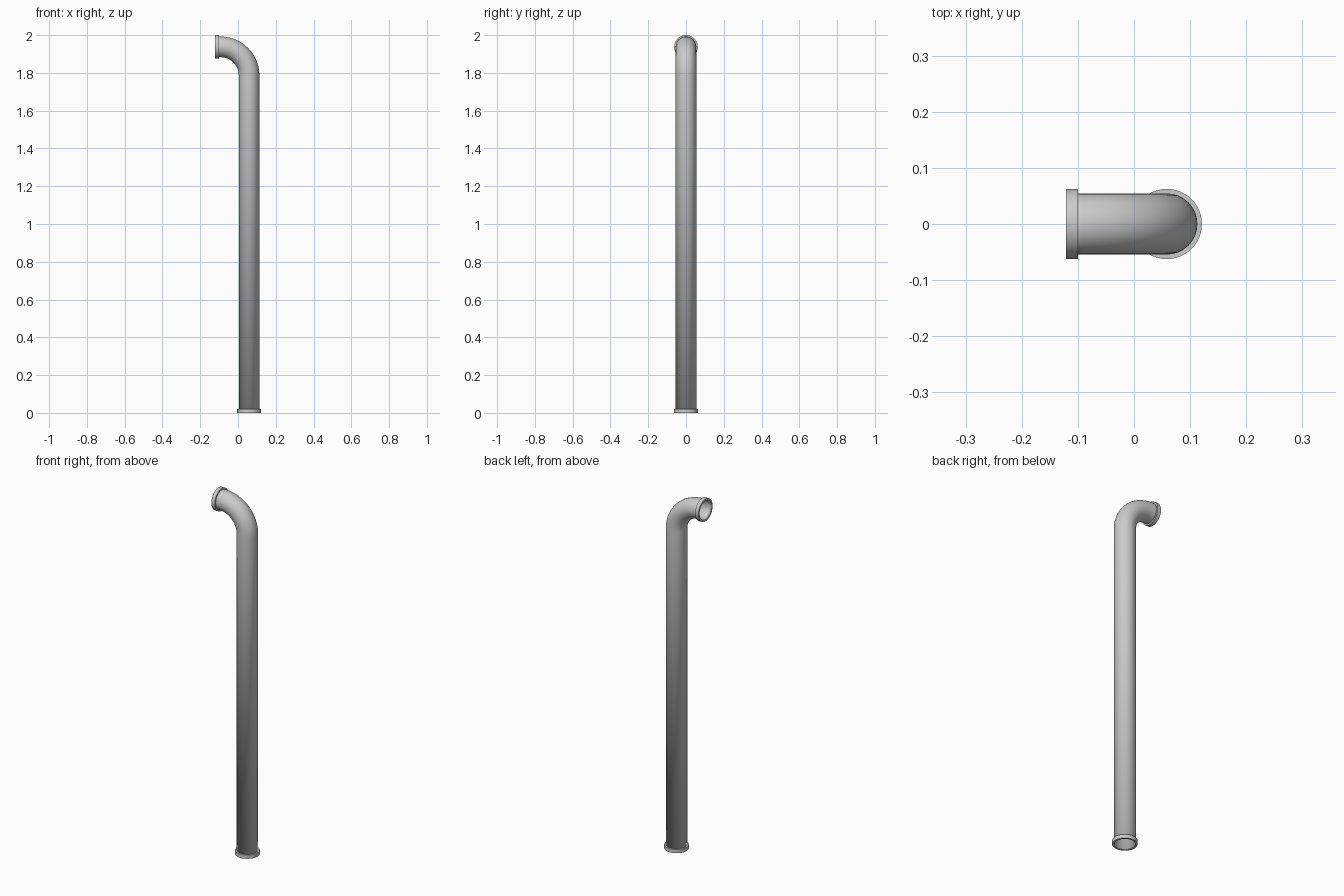
import bpy
import bmesh
from math import pi, sin, cos, radians
from mathutils import Vector, Matrix

cube = bpy.data.objects.get("Cube")
if cube:
    bpy.data.objects.remove(cube, do_unlink=True)

PIPE_R, WALL = 0.0545, 0.003
FLANGE_R, FLANGE_T = 0.0625, 0.021
AXIS_X = 0.0585              # centre line of the upright
END_X = -0.121               # open end of the elbow
TOP_Z = 2 - FLANGE_R         # centre line of the outlet
BEND_R = 0.15
BEND_STEPS = 20


def finish(obj):
    bpy.ops.object.select_all(action='DESELECT')
    obj.select_set(True)
    bpy.context.view_layer.objects.active = obj
    bpy.ops.object.shade_smooth_by_angle(angle=radians(35))


def make_pipe():
    """Sweep a circle up the straight run and round the elbow."""
    path = [(AXIS_X, 0, 0.001)]
    for i in range(BEND_STEPS + 1):
        a = pi / 2 * i / BEND_STEPS
        path.append((AXIS_X - BEND_R + BEND_R * cos(a), 0,
                     TOP_Z - BEND_R + BEND_R * sin(a)))
    path.append((END_X + 0.001, 0, TOP_Z))

    curve = bpy.data.curves.new("pipe", 'CURVE')
    curve.dimensions = '3D'
    curve.bevel_depth = PIPE_R
    curve.bevel_resolution = 14
    curve.use_fill_caps = False
    spline = curve.splines.new('POLY')
    spline.points.add(len(path) - 1)
    for point, co in zip(spline.points, path):
        point.co = (*co, 1)
    obj = bpy.data.objects.new("pipe", curve)
    bpy.context.collection.objects.link(obj)

    bpy.ops.object.select_all(action='DESELECT')
    obj.select_set(True)
    bpy.context.view_layer.objects.active = obj
    bpy.ops.object.convert(target='MESH')
    obj = bpy.context.view_layer.objects.active
    obj.name = "pipe"
    finish(obj)

    # Thin wall, grown inward
    wall = obj.modifiers.new("wall", 'SOLIDIFY')
    wall.thickness = WALL
    wall.offset = -1


def make_flange(name, matrix):
    """Lathe a rectangular section into an open collar along local z."""
    bm = bmesh.new()
    inner = PIPE_R - 0.0005
    section = [(inner, 0), (FLANGE_R, 0), (FLANGE_R, FLANGE_T), (inner, FLANGE_T)]
    verts = [bm.verts.new((r, 0, z)) for r, z in section]
    edges = [bm.edges.new((verts[i], verts[(i + 1) % 4])) for i in range(4)]
    bmesh.ops.spin(bm, geom=verts + edges, cent=(0, 0, 0), axis=(0, 0, 1),
                   angle=2 * pi, steps=48, use_merge=True)
    bmesh.ops.remove_doubles(bm, verts=bm.verts, dist=1e-5)
    bmesh.ops.recalc_face_normals(bm, faces=bm.faces)
    mesh = bpy.data.meshes.new(name)
    bm.to_mesh(mesh)
    bm.free()
    obj = bpy.data.objects.new(name, mesh)
    bpy.context.collection.objects.link(obj)
    obj.matrix_world = matrix
    finish(obj)


make_pipe()
make_flange("base_flange", Matrix.Translation((AXIS_X, 0, 0)))
make_flange("outlet_flange",
            Matrix.Translation((END_X, 0, TOP_Z)) @ Matrix.Rotation(pi / 2, 4, 'Y'))
